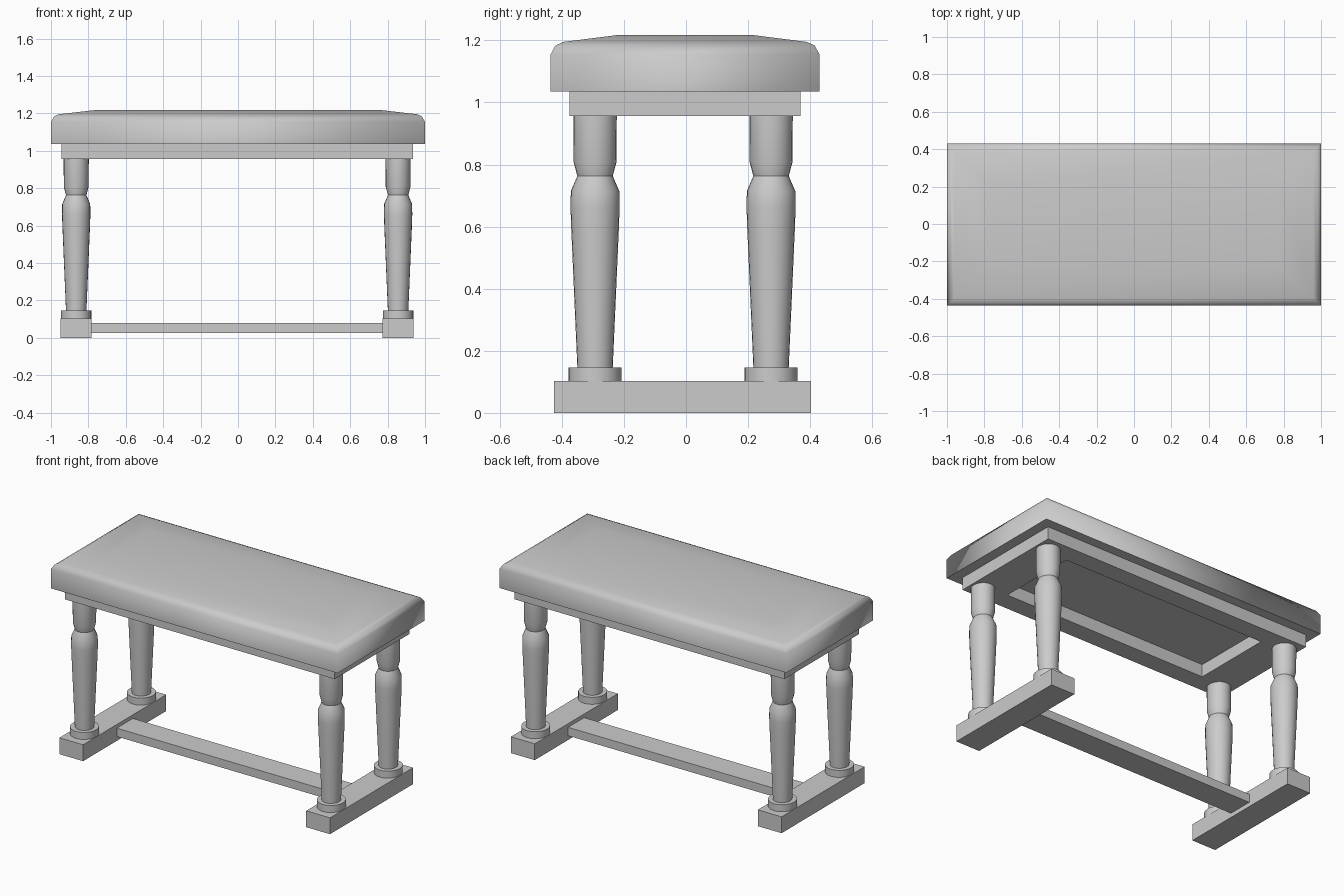
import bpy, bmesh, math

cube = bpy.data.objects.get("Cube")
if cube:
    bpy.data.objects.remove(cube, do_unlink=True)

grey = bpy.data.materials.new("plain_grey")
grey.use_nodes = True
grey.diffuse_color = (0.6, 0.6, 0.6, 1)
grey.node_tree.nodes["Principled BSDF"].inputs["Base Color"].default_value = (0.6, 0.6, 0.6, 1)


def rect(cx, cy, hx, hy, z):
    return [(cx + sx * hx, cy + sy * hy, z) for sx, sy in ((-1, -1), (1, -1), (1, 1), (-1, 1))]


def circle(cx, cy, r, z, sides=24):
    # Turned parts are very slightly narrower in x
    steps = [math.tau * i / sides for i in range(sides)]
    return [(cx + 0.96 * r * math.cos(a), cy + r * math.sin(a), z) for a in steps]


def loft(name, rings, closed=False):
    """Skin a stack of rings; cap the ends, or join last ring to first."""
    bm = bmesh.new()
    loops = [[bm.verts.new(p) for p in ring] for ring in rings]
    pairs = list(zip(loops, loops[1:]))
    if closed:
        pairs.append((loops[-1], loops[0]))
    else:
        bm.faces.new(loops[0][::-1])
        bm.faces.new(loops[-1])
    n = len(loops[0])
    for a, b in pairs:
        for i in range(n):
            j = (i + 1) % n
            bm.faces.new((a[i], a[j], b[j], b[i]))
    bmesh.ops.recalc_face_normals(bm, faces=bm.faces)
    mesh = bpy.data.meshes.new(name)
    bm.to_mesh(mesh)
    bm.free()
    mesh.materials.append(grey)
    obj = bpy.data.objects.new(name, mesh)
    bpy.context.collection.objects.link(obj)
    return obj


def box(name, x0, x1, y0, y1, z0, z1):
    cx, cy, hx, hy = (x0 + x1) / 2, (y0 + y1) / 2, (x1 - x0) / 2, (y1 - y0) / 2
    return loft(name, [rect(cx, cy, hx, hy, z0), rect(cx, cy, hx, hy, z1)])


def smooth_by_angle(obj, degrees):
    bpy.ops.object.select_all(action='DESELECT')
    obj.select_set(True)
    bpy.context.view_layer.objects.active = obj
    bpy.ops.object.shade_smooth_by_angle(angle=math.radians(degrees))


# Padded seat: soft shading all over except the flat underside
seat_profile = [(1, 0.433, 1.035), (1, 0.433, 1.155), (0.983, 0.418, 1.183),
                (0.96, 0.393, 1.195), (0.77, 0.22, 1.217)]
seat = loft("seat_cushion", [rect(0, -0.003, hx, hy, z) for hx, hy, z in seat_profile])
for face in seat.data.polygons:
    face.use_smooth = face.normal.z > -0.5

# Open frame under the seat
outer, inner = (0.94, 0.372), (0.71, 0.255)
loft("seat_frame", [rect(-0.004, -0.003, *size, z) for size, z in
                    ((outer, 0.957), (outer, 1.035), (inner, 1.035), (inner, 0.957))], closed=True)

# Turned legs with round collars, standing on a foot rail at each end
leg_profile = [(0.057, 0.147), (0.066, 0.35), (0.077, 0.6), (0.079, 0.66), (0.078, 0.715),
               (0.057, 0.763), (0.069, 0.808), (0.07, 0.957)]
for side, cx in (("right", -0.865), ("left", 0.856)):
    box("foot_rail_" + side, cx - 0.083, cx + 0.083, -0.425, 0.402, 0, 0.103)
    for end, cy in (("front", -0.293), ("back", 0.274)):
        label = end + "_" + side
        leg = loft("leg_" + label, [circle(cx, cy, r, z) for r, z in leg_profile])
        collar = loft("collar_" + label, [circle(cx, cy, 0.085, z) for z in (0.103, 0.147)])
        smooth_by_angle(leg, 30)
        smooth_by_angle(collar, 30)

# Flat stretcher joining the two foot rails
box("stretcher", -0.783, 0.774, -0.09, 0.07, 0.027, 0.08)
